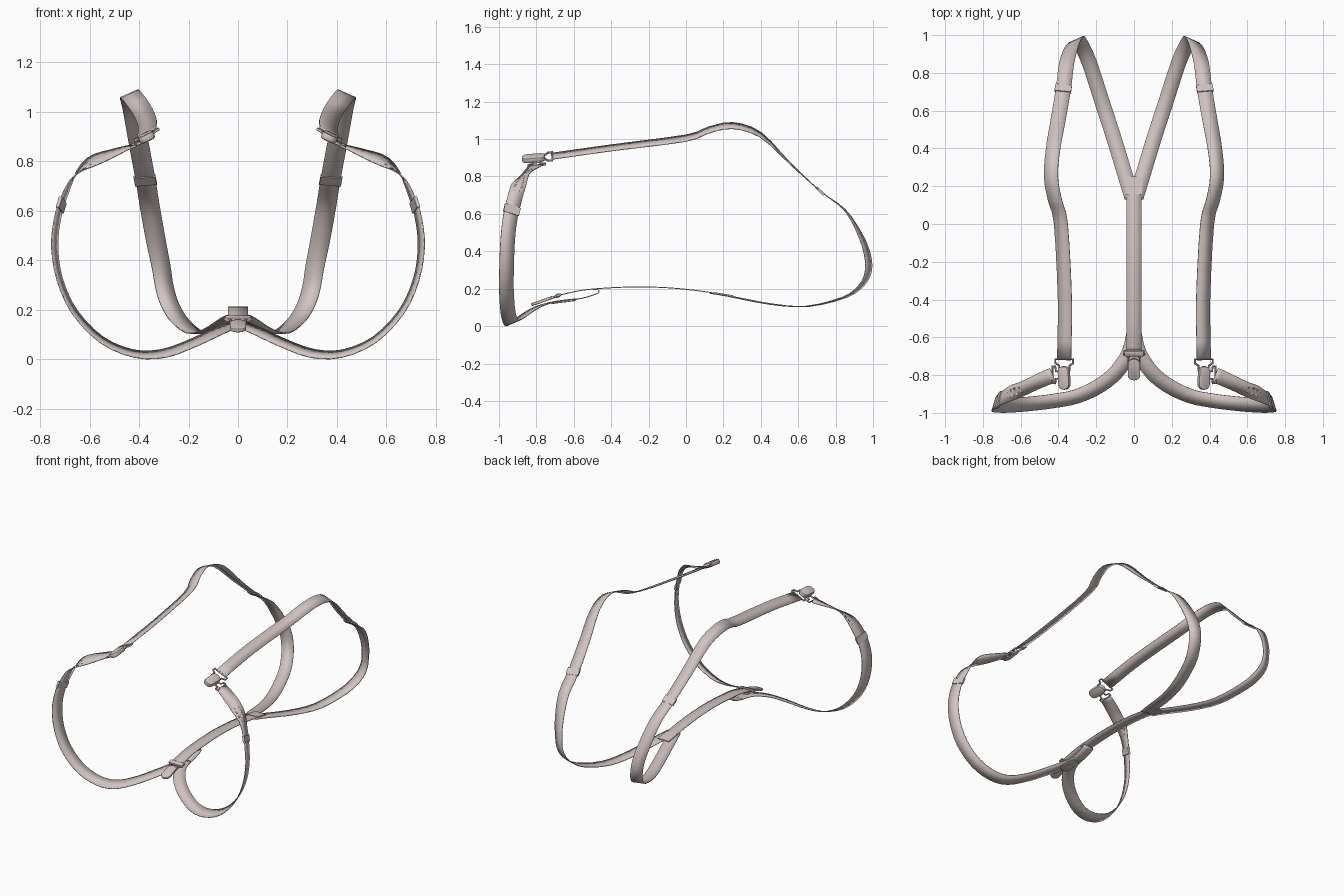
import bpy, bmesh, math
from mathutils import Vector, Matrix

if "Cube" in bpy.data.objects:
    bpy.data.objects.remove(bpy.data.objects["Cube"])

fabric = bpy.data.materials.new("pale_pink_fabric")
fabric.diffuse_color = (0.65, 0.56, 0.545, 1)
fabric.use_nodes = True
fabric.node_tree.nodes["Principled BSDF"].inputs["Base Color"].default_value = fabric.diffuse_color


def finish(name, bm, mirror, angle=40):
    bmesh.ops.recalc_face_normals(bm, faces=bm.faces)
    me = bpy.data.meshes.new(name)
    bm.to_mesh(me)
    bm.free()
    ob = bpy.data.objects.new(name, me)
    bpy.context.collection.objects.link(ob)
    me.materials.append(fabric)
    bpy.ops.object.select_all(action='DESELECT')
    bpy.context.view_layer.objects.active = ob
    ob.select_set(True)
    bpy.ops.object.shade_smooth_by_angle(angle=math.radians(angle))
    if mirror:
        ob.modifiers.new("mirror", 'MIRROR').use_mirror_merge = False
    return ob


def spline(pts, n):
    """Catmull-Rom through rows of (position, width direction)."""
    p = [Vector(q) for q in pts]
    p = [2 * p[0] - p[1]] + p + [2 * p[-1] - p[-2]]
    out = []
    for i in range(1, len(p) - 2):
        a, b, c, d = p[i - 1:i + 3]
        for k in range(n):
            t = k / n
            out.append(0.5 * (2 * b + (c - a) * t + (2 * a - 5 * b + 4 * c - d) * t * t
                              + (3 * b - a - 3 * c + d) * t ** 3))
    return out + [p[-2]]


def sweep(name, rows, profile, closed=False, mirror=False, angle=40):
    """Carry a cross-section along a path; profile is (across, out) pairs."""
    bm = bmesh.new()
    rings = []
    n = len(rows)
    pos = [Vector(r[:3]) for r in rows]
    for i, r in enumerate(rows):
        if closed:
            t = (pos[(i + 1) % n] - pos[i]).normalized() + (pos[i] - pos[i - 1]).normalized()
        else:
            t = pos[min(i + 1, n - 1)] - pos[max(i - 1, 0)]
        t.normalize()
        w = Vector(r[3:6])
        w = (w - t * w.dot(t)).normalized()
        o = w.cross(t)
        rings.append([bm.verts.new(pos[i] + w * a + o * b) for a, b in profile])
    m = len(profile)
    for i in range(n if closed else n - 1):
        a, b = rings[i], rings[(i + 1) % n]
        for k in range(m):
            bm.faces.new((a[k], a[(k + 1) % m], b[(k + 1) % m], b[k]))
    if not closed:
        bm.faces.new(rings[0])
        bm.faces.new(rings[-1][::-1])
    return finish(name, bm, mirror, angle)


def flat(width, thick):
    w, t = width / 2, thick / 2
    return [(-w, -t), (w, -t), (w, t), (-w, t)]


STRAP = flat(0.08, 0.005)
SLIDE = flat(0.088, 0.014)
SOFT = 100  # webbing is shaded softly round its edges
ROD = [(0.006 * math.cos(k * math.tau / 8), 0.006 * math.sin(k * math.tau / 8)) for k in range(8)]


def axes(u, d):
    u = Vector(u).normalized()
    d = Vector(d)
    d = (d - u * d.dot(u)).normalized()
    return u, d, u.cross(d)


def frame(name, c, u, d, outline, mirror=False):
    """Closed wire loop through (across, along) corners."""
    u, d, nrm = axes(u, d)
    sweep(name, [tuple(Vector(c) + u * a + d * b) + tuple(nrm) for a, b in outline],
          ROD, True, mirror)


def tab(name, c, u, d, size, bevel, mirror=False):
    """Rounded block: size is across, along, thickness."""
    u, d, nrm = axes(u, d)
    bm = bmesh.new()
    bmesh.ops.create_cube(bm, size=1)
    bmesh.ops.scale(bm, vec=size, verts=bm.verts)
    ends = [e for e in bm.edges if abs(e.verts[0].co.z - e.verts[1].co.z) > 1e-5]
    bmesh.ops.bevel(bm, geom=ends, offset=bevel, segments=5, profile=0.5, affect='EDGES')
    rim = [e for e in bm.edges if abs(e.verts[0].co.z - e.verts[1].co.z) < 1e-5]
    bmesh.ops.bevel(bm, geom=rim, offset=size[2] * 0.3, segments=2, profile=0.5, affect='EDGES')
    mat = Matrix((u, d, nrm)).transposed().to_4x4()
    mat.translation = Vector(c)
    bmesh.ops.transform(bm, matrix=mat, verts=bm.verts)
    finish(name, bm, mirror)


# Shoulder strap: over the shoulder, down the back, in to the centre
shoulder = [
    (0.37, -0.72, 0.908, 0.9, 0, -0.4), (0.366, -0.4, 0.953, 0.9, 0, -0.4),
    (0.387, 0, 1.005, 0.88, 0, -0.42), (0.417, 0.12, 1.048, 0.9, 0, -0.4),
    (0.44, 0.25, 1.072, 0.9, 0, -0.4), (0.428, 0.40, 1.022, 0.93, 0, -0.35),
    (0.40, 0.56, 0.866, 1, 0, -0.1), (0.373, 0.72, 0.72, 1, 0, 0),
    (0.357, 0.85, 0.62, 1, -0.1, 0), (0.332, 0.935, 0.48, 0.95, -0.3, 0),
    (0.31, 0.972, 0.37, 0.9, -0.4, 0), (0.297, 0.974, 0.29, 0.9, -0.4, 0),
    (0.275, 0.94, 0.22, 0.93, -0.35, 0), (0.235, 0.85, 0.155, 0.95, -0.3, 0),
    (0.17, 0.65, 0.106, 0.95, -0.3, 0), (0.105, 0.45, 0.118, 0.95, -0.3, 0),
    (0.035, 0.22, 0.162, 0.97, -0.2, 0), (0.01, 0.14, 0.174, 1, 0, 0)]
sweep("shoulder_strap", spline(shoulder, 3), STRAP, mirror=True, angle=SOFT)
sweep("shoulder_slider", [(0.378, 0.70, 0.738, 1, 0, 0), (0.372, 0.735, 0.706, 1, 0, 0)],
      SLIDE, mirror=True)

# Chest strap: from the centre, round the side and up to the shoulder clip
chest = [
    (0.0, -0.58, 0.145, 1, 0, 0), (0.025, -0.68, 0.135, 0.9, 0.35, 0.05),
    (0.09, -0.78, 0.108, 0.7, 0.7, 0.15), (0.18, -0.855, 0.066, 0.4, 0.9, 0.3),
    (0.30, -0.912, 0.023, 0.1, 0.92, 0.4), (0.42, -0.936, 0.022, 0, 0.92, 0.35),
    (0.55, -0.952, 0.077, -0.1, 0.95, 0.3), (0.66, -0.96, 0.19, -0.2, 0.95, 0.2),
    (0.72, -0.959, 0.32, -0.25, 0.95, 0.1), (0.741, -0.954, 0.45, -0.3, 0.95, 0),
    (0.731, -0.943, 0.56, -0.3, 0.95, 0), (0.705, -0.924, 0.65, -0.3, 0.95, 0.1),
    (0.66, -0.90, 0.738, -0.3, 0.85, 0.35), (0.59, -0.872, 0.798, -0.2, 0.8, 0.55),
    (0.50, -0.83, 0.836, -0.05, 0.93, 0.35), (0.43, -0.80, 0.862, 0.1, 0.97, 0.1)]
sweep("chest_strap", spline(chest, 3), STRAP, mirror=True, angle=SOFT)
sweep("chest_slider", [(0.721, -0.936, 0.602, -0.3, 0.95, 0.05),
                       (0.708, -0.926, 0.643, -0.3, 0.95, 0.08)], SLIDE, mirror=True)

# Centre strap and its fold at the front
centre = [(0, 0.25, 0.162, 1, 0, 0), (0, 0, 0.197, 1, 0, 0), (0, -0.22, 0.210, 1, 0, 0),
          (0, -0.42, 0.204, 1, 0, 0), (0, -0.56, 0.191, 1, 0, 0), (0, -0.68, 0.165, 1, 0, 0)]
sweep("centre_strap", spline(centre, 4), STRAP, angle=SOFT)
fold = [(0, -0.50, 0.197, 1, 0, 0), (0, -0.47, 0.194, 1, 0, 0), (0, -0.472, 0.176, 1, 0, 0),
        (0, -0.56, 0.148, 1, 0, 0), (0, -0.70, 0.128, 1, 0, 0)]
sweep("centre_fold", spline(fold, 3), STRAP, angle=SOFT)
sweep("back_joint", [(0, 0.25, 0.159, 1, 0, 0), (0, 0.155, 0.175, 1, 0, 0)], flat(0.084, 0.012))

# Shoulder clips: wire bracket, rounded hook and ring for the chest strap
across, along = (0.9, 0, -0.42), (0, -1, -0.1)
bracket = [(-0.052, 0), (0.052, 0), (0.052, 0.022), (0.03, 0.035), (0.03, 0.06),
           (-0.03, 0.06), (-0.03, 0.035), (-0.052, 0.022)]
frame("shoulder_bracket", (0.37, -0.715, 0.908), across, along, bracket, True)
tab("shoulder_hook", (0.37, -0.815, 0.898), across, along, (0.066, 0.125, 0.03), 0.03, True)
frame("chest_ring", (0.395, -0.80, 0.876), (0, 1, 0.1), (0.9, 0, -0.42),
      [(-0.02, 0), (0.02, 0), (0.02, 0.02), (0.045, 0.024), (0.045, 0.04),
       (-0.045, 0.04), (-0.045, 0.024), (-0.02, 0.02)], True)

# Centre clip: wire bracket, hook and lower plate
x, slope = (1, 0, 0), (0, -1, -0.35)
frame("centre_bracket", (0, -0.67, 0.168), x, slope, bracket)
tab("centre_bar", (0, -0.685, 0.163), x, slope, (0.105, 0.03, 0.02), 0.006)
tab("centre_hook", (0, -0.77, 0.134), x, slope, (0.066, 0.12, 0.016), 0.03)
tab("lower_plate", (0, -0.655, 0.133), x, (0, -1, -0.13), (0.07, 0.13, 0.014), 0.02)
